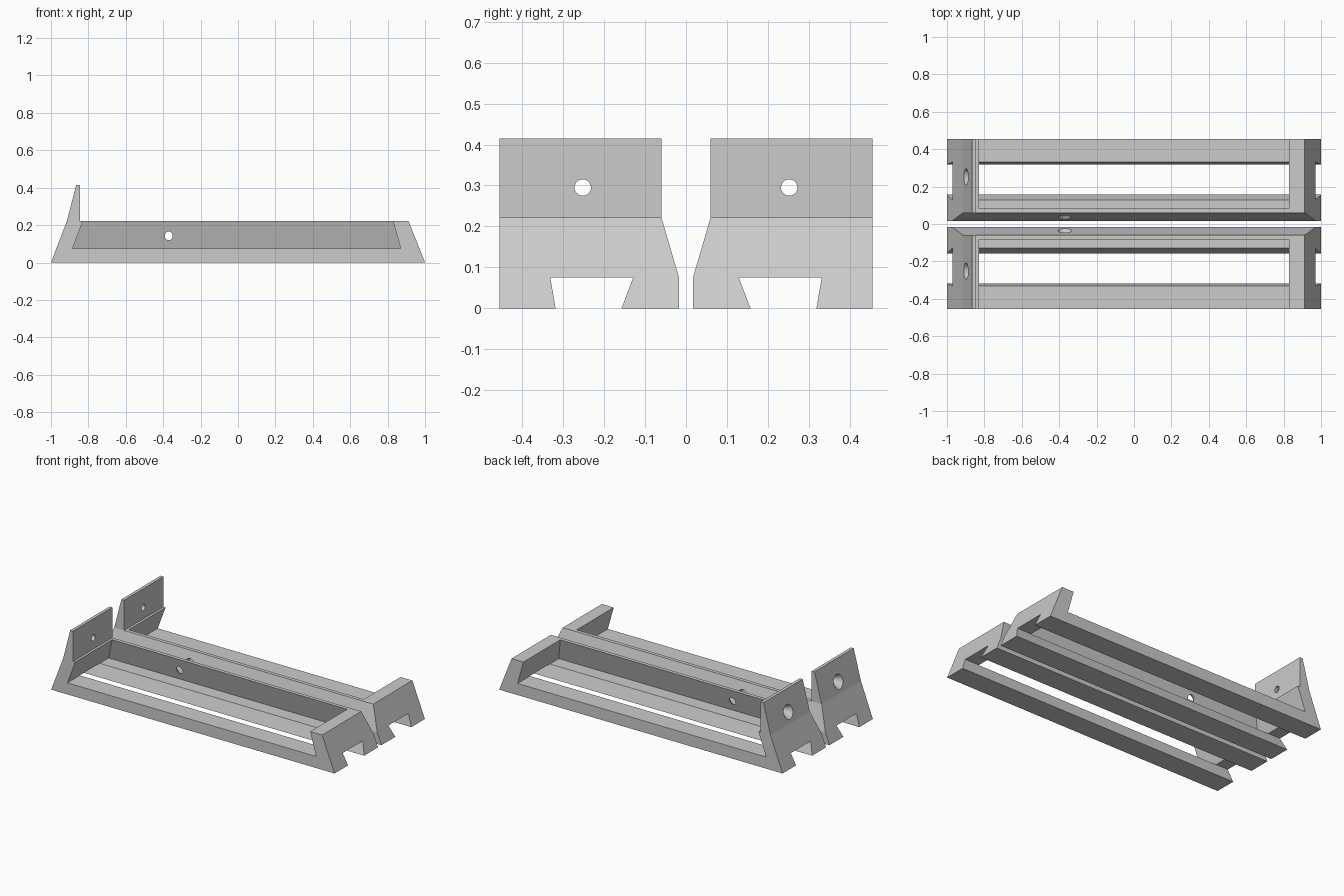
import bpy, bmesh
from math import pi
from mathutils import Matrix

if "Cube" in bpy.data.objects:
    bpy.data.objects.remove(bpy.data.objects["Cube"])


def make_object(name, bm):
    bmesh.ops.recalc_face_normals(bm, faces=bm.faces)
    mesh = bpy.data.meshes.new(name)
    bm.to_mesh(mesh)
    bm.free()
    ob = bpy.data.objects.new(name, mesh)
    bpy.context.collection.objects.link(ob)
    return ob


def prism(name, profile, axis, lo, hi):
    """Extrude an (x,z) profile along y, or a (y,z) profile along x."""
    bm = bmesh.new()
    rings = []
    for t in (lo, hi):
        rings.append([bm.verts.new((a, t, z) if axis == 'Y' else (t, a, z))
                      for a, z in profile])
    n = len(profile)
    bm.faces.new(rings[0])
    bm.faces.new(rings[1][::-1])
    for i in range(n):
        j = (i + 1) % n
        bm.faces.new((rings[0][i], rings[0][j], rings[1][j], rings[1][i]))
    return make_object(name, bm)


def cone(name, axis, centre, r_low, r_high, length):
    """Cone along +x or +y, r_low at the lower coordinate end."""
    bm = bmesh.new()
    bmesh.ops.create_cone(bm, cap_ends=True, segments=32,
                          radius1=r_low, radius2=r_high, depth=length)
    rot = Matrix.Rotation(pi / 2, 4, 'Y') if axis == 'X' else Matrix.Rotation(-pi / 2, 4, 'X')
    bmesh.ops.transform(bm, matrix=Matrix.Translation(centre) @ rot, verts=bm.verts)
    return make_object(name, bm)


def boolean(target, tool, operation):
    mod = target.modifiers.new(operation, 'BOOLEAN')
    mod.object, mod.operation, mod.solver = tool, operation, 'EXACT'
    bpy.context.view_layer.objects.active = target
    bpy.ops.object.modifier_apply(modifier=mod.name)
    bpy.data.objects.remove(tool)


# Tray body: front silhouette crossed with side silhouette
tray = prism("dovetail_tray", [(-1, 0), (1, 0), (0.912, 0.222), (-0.845, 0.222),
                               (-0.845, 0.415), (-0.865, 0.415), (-0.915, 0.222)],
             'Y', -0.1, 0.455)
side = prism("side_profile", [(0.017, -0.1), (0.017, 0.075), (0.06, 0.222), (0.06, 0.6),
                              (0.6, 0.6), (0.6, -0.1)], 'X', -1.2, 1.2)
boolean(tray, side, 'INTERSECT')

# Undercut pocket, open on the outer side and the top
pocket = prism("pocket", [(-0.885, 0.074), (0.87, 0.074), (0.82, 0.252), (-0.818, 0.252)],
               'Y', 0.0, 0.6)
pocket_side = prism("pocket_side", [(0.04, 0.0), (0.04, 0.074), (0.0945, 0.26), (0.0945, 0.4),
                                    (0.7, 0.4), (0.7, 0.0)], 'X', -1.2, 1.2)
boolean(pocket, pocket_side, 'INTERSECT')
boolean(tray, pocket, 'DIFFERENCE')

# Dovetail channel running the full length underneath
channel = prism("channel", [(0.165, -0.02), (0.129, 0.075), (0.331, 0.075), (0.315, -0.02)],
                'X', -1.2, 1.2)
boolean(tray, channel, 'DIFFERENCE')

# Countersunk screw holes: upright plate and long inner wall
for axis, centre, r_low, r_high, length in (
        ('X', (-0.88, 0.252, 0.295), 0.02, 0.02, 0.16),
        ('X', (-0.89, 0.252, 0.295), 0.058, 0.02, 0.06),
        ('Y', (-0.37, 0.05, 0.145), 0.021, 0.021, 0.14),
        ('Y', (-0.37, 0.0375, 0.145), 0.05, 0.021, 0.045)):
    boolean(tray, cone("screw_hole", axis, centre, r_low, r_high, length), 'DIFFERENCE')

# Second tray mirrored across the centre line
mirror = tray.modifiers.new("mirror", 'MIRROR')
mirror.use_axis = (False, True, False)
mirror.use_mirror_merge = False
